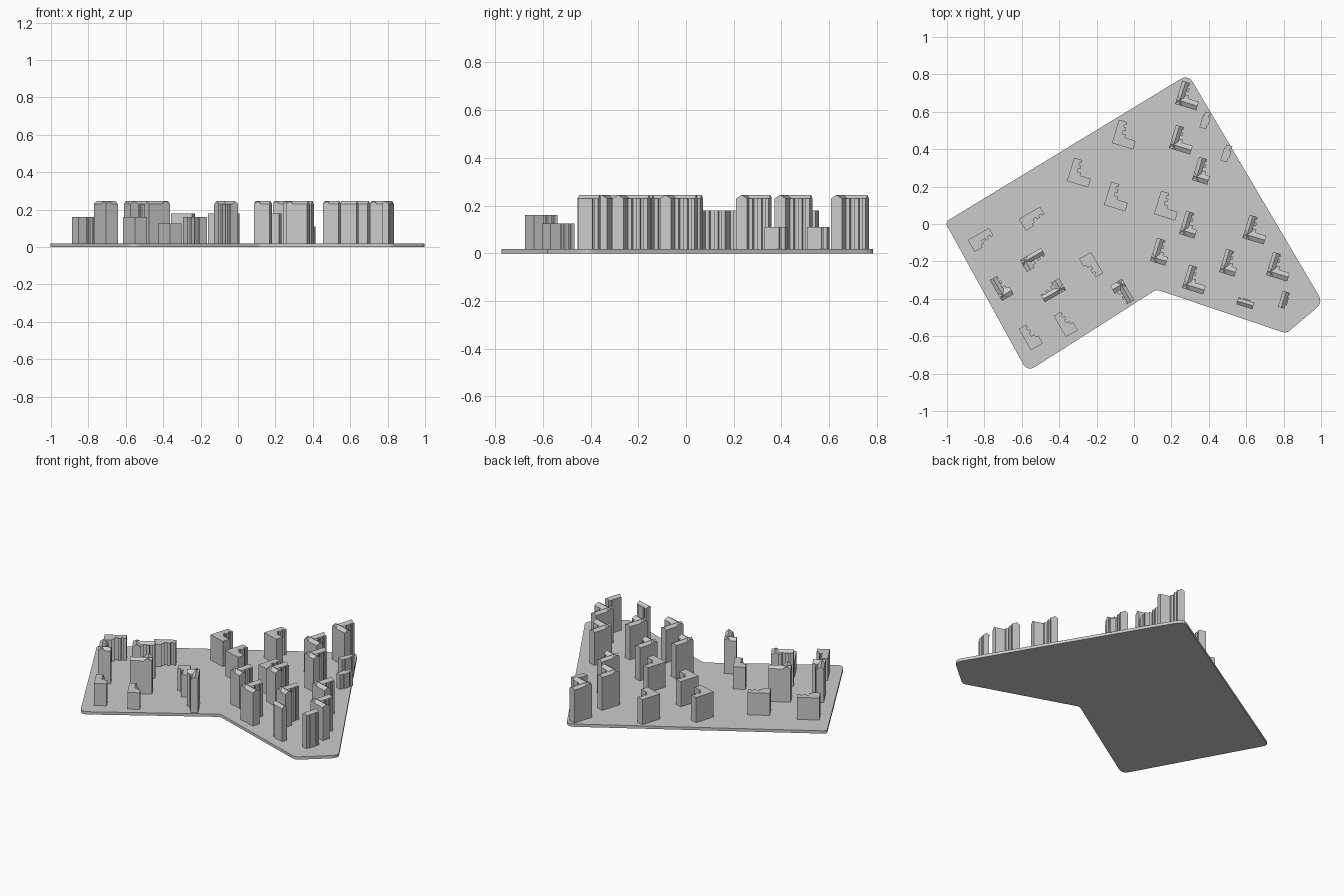
import bpy, bmesh, math
from mathutils import Vector, Matrix

if "Cube" in bpy.data.objects:
    bpy.data.objects.remove(bpy.data.objects["Cube"])

grey = bpy.data.materials.new("light grey")
grey.diffuse_color = (0.6, 0.6, 0.6, 1)
grey.use_nodes = True
grey.node_tree.nodes["Principled BSDF"].inputs["Base Color"].default_value = grey.diffuse_color
PLATE = 0.018
EAVE, RIDGE = 0.23, 0.245


def prism(bm, pts, z0, z1):
    """Extrude a flat outline from z0 to z1."""
    face = bm.faces.new([bm.verts.new((x, y, z0)) for x, y in pts])
    ext = bmesh.ops.extrude_face_region(bm, geom=[face])
    for v in ext["geom"]:
        if isinstance(v, bmesh.types.BMVert):
            v.co.z = z1


def gable(bm, u0, u1, v0, v1, along_v):
    """Shallow roof with a ridge along one axis."""
    um, vm = (u0 + u1) / 2, (v0 + v1) / 2
    if along_v:
        ends = [[(u0, v, EAVE), (u1, v, EAVE), (um, v, RIDGE)] for v in (v0, v1)]
    else:
        ends = [[(u, v0, EAVE), (u, v1, EAVE), (u, vm, RIDGE)] for u in (u0, u1)]
    a, b = [[bm.verts.new(p) for p in e] for e in ends]
    bm.faces.new(a)
    bm.faces.new(b)
    for i in range(3):
        j = (i + 1) % 3
        bm.faces.new((a[i], a[j], b[j], b[i]))


def finish(name, bm, x=0, y=0, angle=0):
    bmesh.ops.recalc_face_normals(bm, faces=bm.faces)
    me = bpy.data.meshes.new(name)
    bm.to_mesh(me)
    bm.free()
    me.materials.append(grey)
    ob = bpy.data.objects.new(name, me)
    ob.location = (x, y, 0)
    ob.rotation_euler.z = math.radians(angle)
    bpy.context.collection.objects.link(ob)


def corner_block(name, x, y, angle, width, height):
    """L-shaped block, origin on its outer corner, stepped inner side."""
    t = 0.048
    pts = [(0, 0), (width, 0), (width, t), (0.058, t), (0.058, 0.064),
           (0.038, 0.064), (0.038, 0.082), (0.05, 0.082), (0.05, 0.1),
           (0.036, 0.1), (0.036, 0.114), (0.046, 0.114), (0.046, 0.13), (0, 0.13)]
    bm = bmesh.new()
    tall = height > 0.2
    prism(bm, pts, PLATE - 0.003, EAVE if tall else height)
    if tall:
        gable(bm, 0, 0.038, 0, 0.13, True)
        gable(bm, 0, width, 0, t, False)
    finish(name, bm, x, y, angle)


def small_block(name, x, y, angle, height):
    """Short straight block with a notched side, centred on its origin."""
    pts = [(-0.018, -0.045), (0.018, -0.045), (0.018, -0.022), (0.024, -0.022),
           (0.024, 0.02), (0.014, 0.02), (0.014, 0.03), (0.022, 0.03),
           (0.022, 0.045), (-0.012, 0.045), (-0.012, 0.025), (-0.018, 0.025)]
    bm = bmesh.new()
    tall = height > 0.2
    prism(bm, pts, PLATE - 0.003, EAVE if tall else height)
    if tall:
        gable(bm, -0.018, 0.018, -0.045, 0.045, True)
    finish(name, bm, x, y, angle)


# Ground plate with rounded corners: x, y, rounding distance
corners = [(-1.01, 0.01, 0.025), (0.29, 0.80, 0.05), (1.01, -0.42, 0.045),
           (0.815, -0.585, 0.025), (0.12, -0.35, 0.02), (-0.57, -0.79, 0.05)]
outline = []
for i, (x, y, d) in enumerate(corners):
    p = Vector((x, y))
    prev = Vector(corners[i - 1][:2])
    nxt = Vector(corners[(i + 1) % len(corners)][:2])
    a = p + (prev - p).normalized() * d
    b = p + (nxt - p).normalized() * d
    for k in range(6):
        s = k / 5
        outline.append(tuple(a * (1 - s) ** 2 + p * 2 * s * (1 - s) + b * s * s))
bm = bmesh.new()
prism(bm, outline, 0, PLATE)
finish("ground_plate", bm)

# Eastern quarter: wide towers, narrow towers and mid-height blocks
wide = [(0.58, -0.075), (0.257, -0.342), (0.187, 0.406), (0.22, 0.642), (0.706, -0.273)]
narrow = [(0.086, -0.198), (0.241, -0.053), (0.455, -0.257), (0.31, 0.235)]
mid = [(-0.16, 0.102), (-0.118, 0.433), (-0.358, 0.23), (0.107, 0.053)]
for label, spots, w, h in (("wide_tower", wide, 0.118, RIDGE),
                           ("narrow_tower", narrow, 0.085, RIDGE),
                           ("mid_block", mid, 0.118, 0.18)):
    for i, (x, y) in enumerate(spots):
        corner_block(f"{label}_{i + 1}", x, y, -17, w, h)

# Western quarter: blocks turned in quarter steps
west = [(-0.888, -0.086, -60, 0.16), (-0.615, 0.027, -60, 0.16),
        (-0.61, -0.193, -60, RIDGE), (-0.364, -0.353, 120, RIDGE),
        (-0.706, -0.412, 30, RIDGE), (-0.551, -0.674, 30, 0.16),
        (-0.364, -0.604, 30, 0.125), (-0.23, -0.15, 210, 0.16),
        (-0.064, -0.294, 210, RIDGE)]
for i, (x, y, a, h) in enumerate(west):
    corner_block(f"west_block_{i + 1}", x, y, a, 0.073, h)

# Small straight blocks
small = [(0.38, 0.555, -17, 0.11), (0.492, 0.378, -17, 0.11),
         (0.80, -0.405, -17, RIDGE), (0.595, -0.425, 73, RIDGE)]
for i, (x, y, a, h) in enumerate(small):
    small_block(f"small_block_{i + 1}", x, y, a, h)
